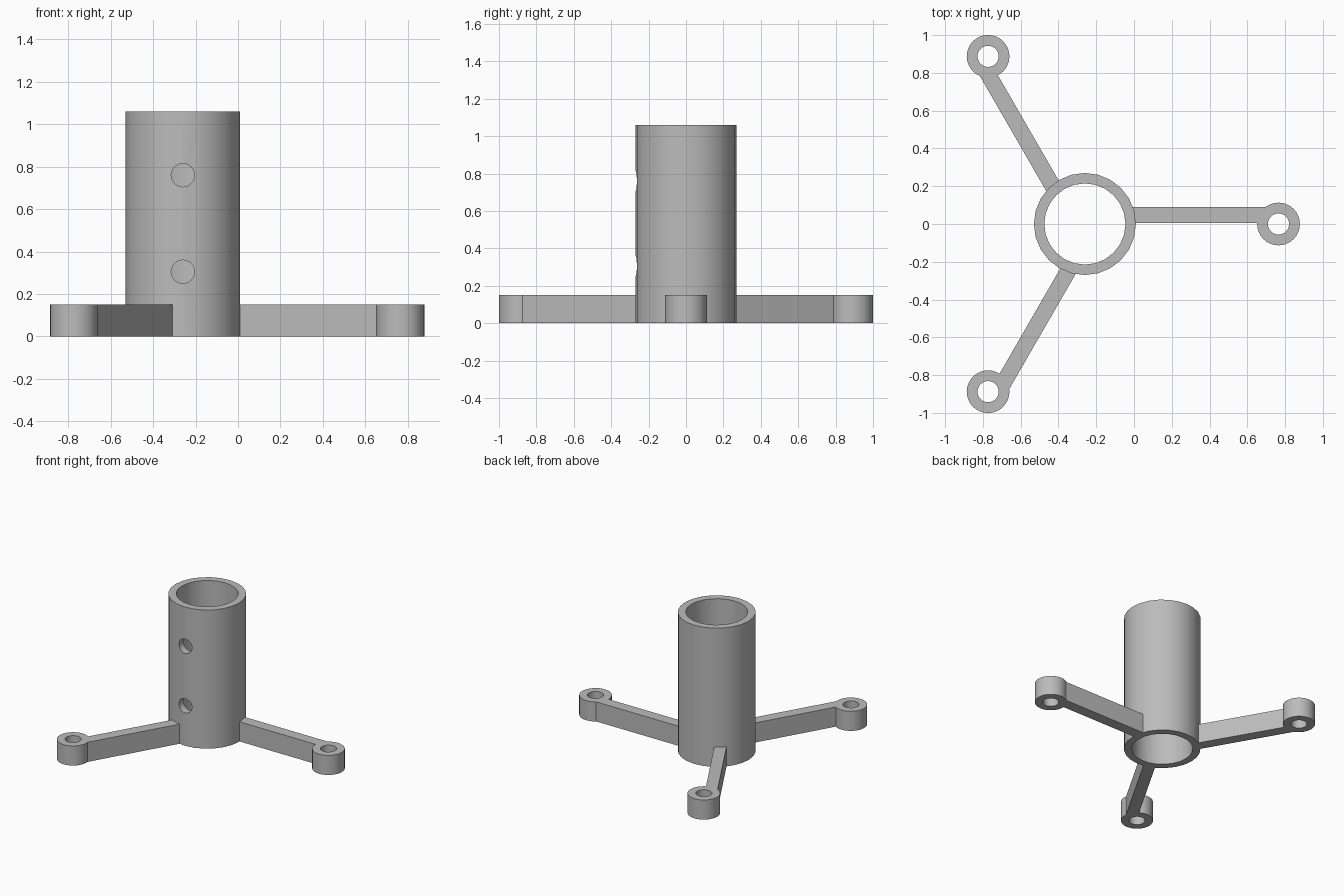
import bpy, bmesh
from math import cos, sin, pi, radians
from mathutils import Matrix, Vector

if "Cube" in bpy.data.objects:
    bpy.data.objects.remove(bpy.data.objects["Cube"], do_unlink=True)

grey = bpy.data.materials.new("plain grey")
grey.use_nodes = True
COLOUR = (0.5, 0.5, 0.5, 1)
grey.diffuse_color = COLOUR
grey.node_tree.nodes["Principled BSDF"].inputs["Base Color"].default_value = COLOUR

HUB = Vector((-0.26, 0, 0))   # tube axis
FOOT_H = 0.15                 # height of arms and eyelets
REACH = 1.025                 # hub axis to eyelet axis


def add_object(name, bm):
    bmesh.ops.recalc_face_normals(bm, faces=bm.faces)
    mesh = bpy.data.meshes.new(name)
    bm.to_mesh(mesh)
    bm.free()
    mesh.materials.append(grey)
    obj = bpy.data.objects.new(name, mesh)
    bpy.context.collection.objects.link(obj)
    return obj


def smooth(obj):
    bpy.ops.object.select_all(action='DESELECT')
    obj.select_set(True)
    bpy.context.view_layer.objects.active = obj
    bpy.ops.object.shade_smooth_by_angle(angle=radians(30))


def ring(name, outer, inner, height, centre, sides):
    """Hollow cylinder standing on z = 0."""
    bm = bmesh.new()
    profile = [(outer, 0), (outer, height), (inner, height), (inner, 0)]
    loops = [[bm.verts.new(centre + Vector((r * cos(2 * pi * i / sides),
                                            r * sin(2 * pi * i / sides), z)))
              for r, z in profile] for i in range(sides)]
    for i in range(sides):
        a, b = loops[i], loops[(i + 1) % sides]
        for j in range(4):
            k = (j + 1) % 4
            bm.faces.new((a[j], b[j], b[k], a[k]))
    return add_object(name, bm)


# Upright tube with two screw holes through its front wall
tube = ring("upright_tube", 0.27, 0.215, 1.06, HUB, 24)
bm = bmesh.new()
for z in (0.305, 0.76):
    place = Matrix.Translation(HUB + Vector((0, -0.25, z))) @ Matrix.Rotation(pi / 2, 4, 'X')
    bmesh.ops.create_cone(bm, cap_ends=True, segments=24, radius1=0.055,
                          radius2=0.055, depth=0.2, matrix=place)
cutter = add_object("screw_hole_cutter", bm)
cutter.hide_render = True
cut = tube.modifiers.new("screw_holes", 'BOOLEAN')
cut.operation = 'DIFFERENCE'
cut.solver = 'EXACT'
cut.object = cutter
bpy.context.view_layer.objects.active = tube
bpy.ops.object.modifier_apply(modifier=cut.name)
bpy.data.objects.remove(cutter, do_unlink=True)
smooth(tube)

# Three arms, each set to one side of its spoke line and ending in an eyelet
ARM_START, ARM_END, ARM_SIDE, ARM_WIDTH = 0.24, 0.96, 0.005, 0.085
for name, angle in (("left", 0), ("back_right", 120), ("front_right", 240)):
    turn = Matrix.Translation(HUB) @ Matrix.Rotation(radians(angle), 4, 'Z')
    bm = bmesh.new()
    middle = Vector(((ARM_START + ARM_END) / 2, ARM_SIDE + ARM_WIDTH / 2, FOOT_H / 2))
    size = Matrix.Diagonal((ARM_END - ARM_START, ARM_WIDTH, FOOT_H, 1))
    bmesh.ops.create_cube(bm, size=1, matrix=turn @ Matrix.Translation(middle) @ size)
    add_object(name + "_arm", bm)
    smooth(ring(name + "_eyelet", 0.113, 0.056, FOOT_H, turn @ Vector((REACH, 0, 0)), 32))
